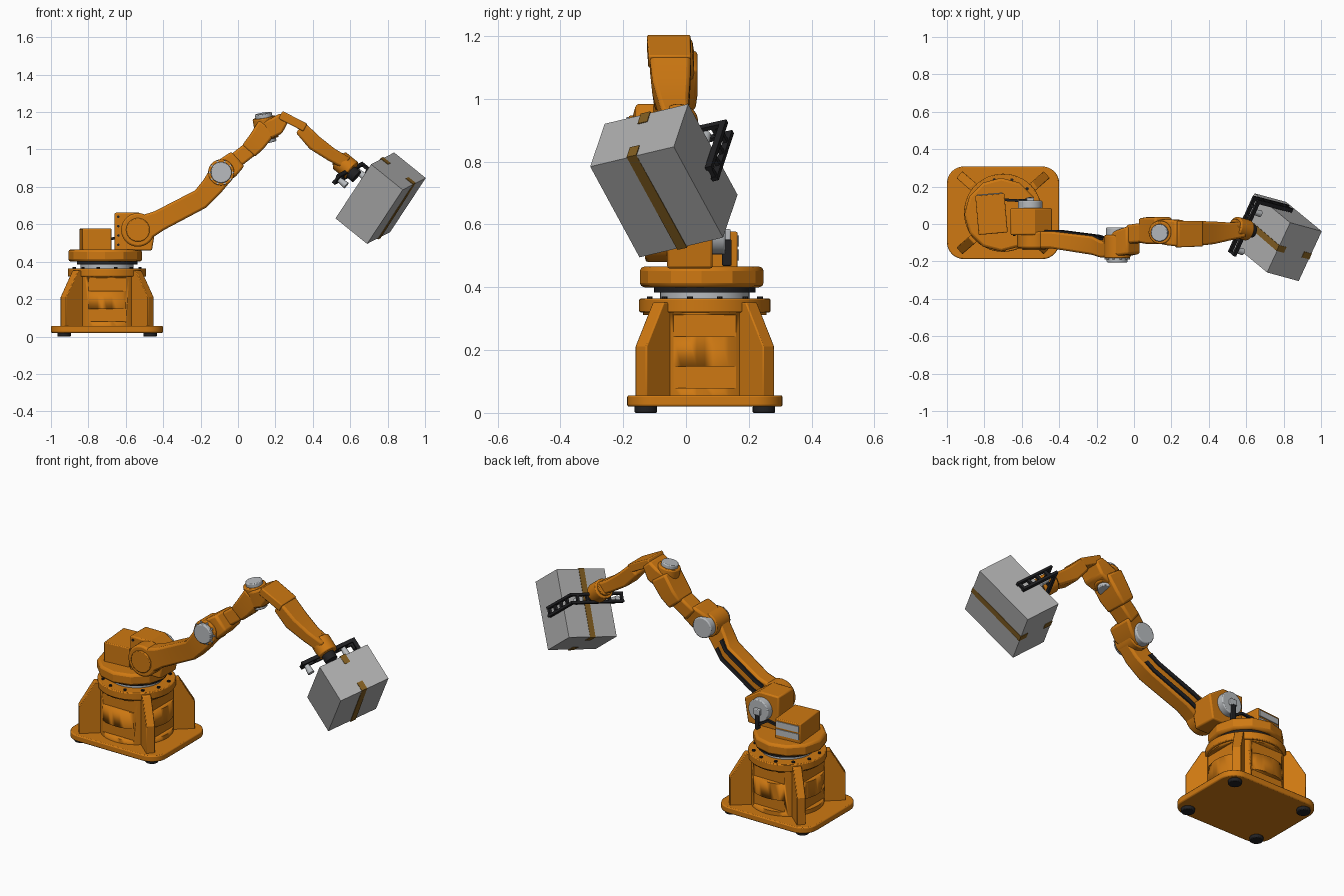
import bpy, bmesh, math
from mathutils import Matrix, Vector

if "Cube" in bpy.data.objects:
    bpy.data.objects.remove(bpy.data.objects["Cube"])


def material(name, r, g, b):
    m = bpy.data.materials.new(name)
    m.use_nodes = True
    m.diffuse_color = (r, g, b, 1)
    m.node_tree.nodes["Principled BSDF"].inputs["Base Color"].default_value = (r, g, b, 1)
    return m


ORANGE = material("orange paint", 0.62, 0.19, 0.006)
GREY = material("light metal", 0.48, 0.50, 0.52)
BLACK = material("black rubber", 0.015, 0.015, 0.017)
CARTON = material("grey carton", 0.42, 0.42, 0.42)
TAPE = material("brown tape", 0.22, 0.11, 0.015)
ID = Matrix.Identity(4)


def finish(name, bm, mat, bevel=0.0, matrix=ID):
    bmesh.ops.recalc_face_normals(bm, faces=bm.faces)
    me = bpy.data.meshes.new(name)
    bm.to_mesh(me)
    bm.free()
    me.materials.append(mat)
    ob = bpy.data.objects.new(name, me)
    bpy.context.collection.objects.link(ob)
    ob.matrix_world = matrix
    if bevel:
        mod = ob.modifiers.new("bevel", "BEVEL")
        mod.width, mod.segments, mod.limit_method = bevel, 2, "ANGLE"
        mod.angle_limit = math.radians(35)
    bpy.ops.object.select_all(action="DESELECT")
    ob.select_set(True)
    bpy.context.view_layer.objects.active = ob
    bpy.ops.object.shade_smooth_by_angle(angle=math.radians(28))
    return ob


def add_box(bm, lo, hi, matrix=ID):
    lo, hi = Vector(lo), Vector(hi)
    m = matrix @ Matrix.Translation((lo + hi) / 2) @ Matrix.Diagonal((*(hi - lo), 1))
    return bmesh.ops.create_cube(bm, size=1, matrix=m)["verts"]


def box(name, lo, hi, mat, bevel=0.0, matrix=ID):
    bm = bmesh.new()
    add_box(bm, lo, hi)
    return finish(name, bm, mat, bevel, matrix)


def add_cyl(bm, p, q, r, sides=40, r2=None):
    p, q = Vector(p), Vector(q)
    d = q - p
    m = Matrix.Translation((p + q) / 2) @ d.to_track_quat("Z", "Y").to_matrix().to_4x4()
    bmesh.ops.create_cone(bm, cap_ends=True, segments=sides, radius1=r, radius2=r2 or r,
                          depth=d.length, matrix=m)


def cyl(name, p, q, r, mat, bevel=0.0, sides=40, matrix=ID):
    bm = bmesh.new()
    add_cyl(bm, p, q, r, sides)
    return finish(name, bm, mat, bevel, matrix)


def prism(name, pts, y0, y1, mat, bevel=0.0, matrix=ID):
    """Profile in XZ pushed along Y."""
    bm = bmesh.new()
    f = bm.faces.new([bm.verts.new((x, y0, z)) for x, z in pts])
    g = bmesh.ops.extrude_face_region(bm, geom=[f])["geom"]
    bmesh.ops.translate(bm, verts=[v for v in g if isinstance(v, bmesh.types.BMVert)],
                        vec=(0, y1 - y0, 0))
    return finish(name, bm, mat, bevel, matrix)


def beam(name, stations, mat=ORANGE, bevel=0.012):
    """Rectangular tube through stations (x, y, z, half height, half depth)."""
    bm = bmesh.new()
    rings = []
    for i, (x, y, z, h, d) in enumerate(stations):
        a, b = stations[max(i - 1, 0)], stations[min(i + 1, len(stations) - 1)]
        t = Vector((b[0] - a[0], 0, b[2] - a[2])).normalized()
        n, c = Vector((-t.z, 0, t.x)), Vector((x, y, z))
        rings.append([bm.verts.new(c + n * h * s + Vector((0, d * k, 0)))
                      for s, k in ((1, 1), (1, -1), (-1, -1), (-1, 1))])
    for r, s in zip(rings, rings[1:]):
        for k in range(4):
            bm.faces.new((r[k], r[k - 1], s[k - 1], s[k]))
    bm.faces.new(rings[0])
    bm.faces.new(rings[-1])
    return finish(name, bm, mat, bevel)


# Foot plate, feet and pedestal
CX, CY = -0.70, 0.06
base = Matrix.Translation((CX, CY, 0))
bm = bmesh.new()
add_box(bm, (-0.3, -0.2475, 0.02), (0.3, 0.2475, 0.056))
upright = [e for e in bm.edges if abs(e.verts[0].co.z - e.verts[1].co.z) > 0.01]
bmesh.ops.bevel(bm, geom=upright, offset=0.09, segments=8, affect="EDGES", profile=0.5)
finish("foot_plate", bm, ORANGE, 0.006, base)
bm = bmesh.new()
for sx in (-1, 1):
    for sy in (-1, 1):
        add_cyl(bm, (sx * 0.23, sy * 0.188, 0), (sx * 0.23, sy * 0.188, 0.022), 0.036, 20)
finish("rubber_feet", bm, BLACK, 0.004, base)

barrel = cyl("pedestal_barrel", (0, 0, 0.05), (0, 0, 0.33), 0.197, ORANGE, sides=48, matrix=base)
bm = bmesh.new()
for k in range(4):
    turn = Matrix.Rotation(k * math.pi / 2, 4, "Z")
    for z0, z1 in ((0.08, 0.147), (0.243, 0.312)):
        add_box(bm, (0.168, -0.1, z0), (0.3, 0.1, z1), turn)
cutter = finish("pocket_cutter", bm, ORANGE, 0, base)
cutter.hide_render = True
cutter.hide_viewport = True
mod = barrel.modifiers.new("pockets", "BOOLEAN")
mod.object, mod.operation, mod.solver = cutter, "DIFFERENCE", "EXACT"
cyl("pedestal_collar", (0, 0, 0.32), (0, 0, 0.364), 0.209, ORANGE, 0.005, 48, base)

for i, (sx, sy) in enumerate(((1, 1), (1, -1), (-1, 1), (-1, -1))):
    m = base @ Matrix.Rotation(math.atan2(sy * 0.205, sx * 0.235), 4, "Z")
    prism(f"corner_fin_{i + 1}", [(0.16, 0.05), (0.31, 0.05), (0.31, 0.212), (0.226, 0.352), (0.16, 0.352)],
          -0.024, 0.024, ORANGE, 0.004, m)
bm = bmesh.new()
for k in range(12):
    a = math.radians(15 + 30 * k)
    x, y = 0.182 * math.cos(a), 0.182 * math.sin(a)
    add_cyl(bm, (x, y, 0.36), (x, y, 0.371), 0.009, 8)
finish("collar_bolts", bm, BLACK, 0, base)

# Turntable
cyl("bearing_ring", (0, 0, 0.36), (0, 0, 0.388), 0.142, GREY, 0, 48, base)
cyl("bearing_seal", (0, 0, 0.384), (0, 0, 0.405), 0.162, BLACK, 0, 48, base)
cyl("turntable", (-0.01, -0.01, 0.4), (-0.01, -0.01, 0.466), 0.197, ORANGE, 0.014, 12, base)

# Control box with a vented rear
tilt = Matrix.Translation((-0.762, 0.053, 0)) @ Matrix.Rotation(math.radians(5), 4, "Z")
box("control_box", (-0.078, -0.105, 0.46), (0.078, 0.105, 0.577), ORANGE, 0.005, tilt)
for k, z in enumerate((0.485, 0.53)):
    box(f"vent_plate_{k + 1}", (-0.068, 0.1, z), (0.068, 0.11, z + 0.035), GREY, 0, tilt)

# Shoulder block with rear motor
prism("shoulder_block", [(-0.66, 0.46), (-0.66, 0.662), (-0.53, 0.662), (-0.437, 0.60), (-0.46, 0.46)],
      -0.06, 0.085, ORANGE, 0.008)
bm = bmesh.new()
for z in (0.49, 0.54, 0.59, 0.64):
    add_cyl(bm, (-0.64, -0.064, z), (-0.64, -0.058, z), 0.007, 8)
finish("shoulder_bolts", bm, BLACK)
cyl("shoulder_motor", (-0.555, 0.08, 0.57), (-0.555, 0.125, 0.57), 0.065, GREY, 0.005)
box("motor_plug", (-0.575, 0.12, 0.55), (-0.535, 0.142, 0.585), GREY, 0.004)
box("motor_cable", (-0.566, 0.115, 0.468), (-0.546, 0.145, 0.552), BLACK, 0.004)
beam("supply_cable", [(-0.70, 0.13, 0.52, 0.007, 0.007), (-0.62, 0.125, 0.53, 0.007, 0.007),
                      (-0.555, 0.13, 0.49, 0.007, 0.007)], BLACK, 0)

# Lower arm
cyl("shoulder_hub", (-0.535, -0.13, 0.57), (-0.535, -0.04, 0.57), 0.09, ORANGE, 0.01)
cyl("shoulder_cap", (-0.535, -0.14, 0.57), (-0.535, -0.12, 0.57), 0.063, ORANGE, 0.004)
beam("lower_arm", [(-0.54, -0.085, 0.562, 0.075, 0.045), (-0.42, -0.085, 0.62, 0.056, 0.046),
                   (-0.20, -0.115, 0.735, 0.055, 0.05), (-0.14, -0.135, 0.80, 0.058, 0.045),
                   (-0.075, -0.14, 0.89, 0.066, 0.04)])
for k, s in enumerate((-1, 1)):
    dx, dz = -0.46 * 0.03 * s, 0.89 * 0.03 * s
    beam(f"arm_cable_{k + 1}", [(-0.46 + dx, -0.042, 0.60 + dz, 0.012, 0.009),
                                (-0.41 + dx, -0.04, 0.625 + dz, 0.012, 0.009),
                                (-0.20 + dx, -0.067, 0.735 + dz, 0.012, 0.009),
                                (-0.16 + dx, -0.082, 0.78 + dz, 0.012, 0.009)], BLACK, 0)

# Elbow
cyl("elbow_hub", (-0.09, -0.183, 0.877), (-0.09, -0.06, 0.877), 0.07, ORANGE, 0.006)
cyl("elbow_motor_front", (-0.09, -0.205, 0.877), (-0.09, -0.17, 0.877), 0.056, GREY, 0.005)
cyl("elbow_motor_rear", (-0.09, -0.08, 0.877), (-0.09, -0.018, 0.877), 0.06, GREY, 0.006)
bm = bmesh.new()
for k in range(10):
    a = k * math.pi / 5
    x, z = -0.09 + 0.062 * math.cos(a), 0.877 + 0.062 * math.sin(a)
    add_cyl(bm, (x, -0.19, z), (x, -0.18, z), 0.006, 8)
finish("elbow_bolts", bm, GREY)

# Forearm
beam("elbow_block", [(-0.11, -0.10, 0.86, 0.06, 0.05), (-0.05, -0.10, 0.905, 0.062, 0.07),
                     (0.0, -0.085, 0.95, 0.052, 0.075)])
beam("forearm_neck", [(-0.02, -0.055, 0.935, 0.042, 0.05), (0.07, -0.045, 1.005, 0.042, 0.052)])
beam("forearm_head", [(0.055, -0.035, 0.99, 0.046, 0.065), (0.10, -0.035, 1.04, 0.052, 0.072),
                      (0.16, -0.035, 1.125, 0.056, 0.072)])

# Swivel joint
c, d = Vector((0.148, -0.04, 1.115)), Vector((-0.16, -0.1, 0.98)).normalized()
cyl("swivel_housing", c - d * 0.058, c + d * 0.058, 0.062, ORANGE, 0.006)
cyl("swivel_motor", c - d * 0.078, c + d * 0.08, 0.046, GREY, 0.005)
beam("swivel_bracket", [(0.15, -0.04, 1.10, 0.05, 0.065), (0.205, -0.045, 1.125, 0.05, 0.07),
                        (0.25, -0.05, 1.175, 0.03, 0.07)])

# Outer arm
beam("outer_arm_plate", [(0.228, -0.055, 1.185, 0.023, 0.07), (0.36, -0.052, 1.117, 0.023, 0.068)],
     bevel=0.006)
beam("outer_arm", [(0.335, -0.05, 1.115, 0.036, 0.066), (0.41, -0.047, 1.035, 0.042, 0.06),
                   (0.50, -0.04, 0.972, 0.036, 0.048), (0.585, -0.03, 0.925, 0.034, 0.042)])

# Carton frame: local x across, y along, z towards the gripper
axes = [Vector(v).normalized() for v in ((0.12, 0.268, 0.06), (-0.185, 0.159, -0.29), (-0.17, 0.044, 0.135))]
load = Matrix.Translation((0.7625, -0.0705, 0.7395)) @ Matrix(axes).transposed().to_4x4()
box("carton", (-0.15, -0.19, -0.111), (0.15, 0.19, 0.111), CARTON, 0, load)
bm = bmesh.new()
for s in (-1, 1):
    add_box(bm, (-0.017, -0.193, s * 0.1125 - 0.0015), (0.017, 0.193, s * 0.1125 + 0.0015), load)
    for t in (-1, 1):
        add_box(bm, (-0.017, t * 0.1915 - 0.0015, s * 0.087 - 0.025),
                (0.017, t * 0.1915 + 0.0015, s * 0.087 + 0.025), load)
finish("carton_tape", bm, TAPE)

# Wrist and flange
cyl("wrist_drum", (0, -0.02, 0.215), (0, -0.02, 0.305), 0.056, ORANGE, 0.006, matrix=load)
cyl("wrist_cap", (0, -0.02, 0.30), (0, -0.02, 0.318), 0.042, ORANGE, 0.004, matrix=load)
cyl("tool_flange", (0, -0.01, 0.175), (0, -0.01, 0.22), 0.036, BLACK, matrix=load)

# Gripper: ladder rail across, with a ladder finger down one side
bm = bmesh.new()
for s in (-1, 1):
    u = 0.008 + 0.022 * s
    add_box(bm, (-0.155, u - 0.007, 0.215), (0.175, u + 0.007, 0.235), load)
    add_box(bm, (0.158, u - 0.007, -0.01), (0.18, u + 0.007, 0.235), load)
for w in (-0.148, -0.07, 0.07, 0.13):
    add_box(bm, (w - 0.007, -0.014, 0.218), (w + 0.007, 0.03, 0.232), load)
for n in (0.0, 0.06, 0.12, 0.18):
    add_box(bm, (0.162, -0.014, n - 0.008), (0.176, 0.03, n + 0.008), load)
finish("gripper_frame", bm, BLACK)
bm = bmesh.new()
for w in (-0.13, 0.10):
    add_cyl(bm, (w, 0.008, 0.165), (w, 0.008, 0.215), 0.019, 20, 0.014)
finish("gripper_cups", bm, GREY, 0, load)
